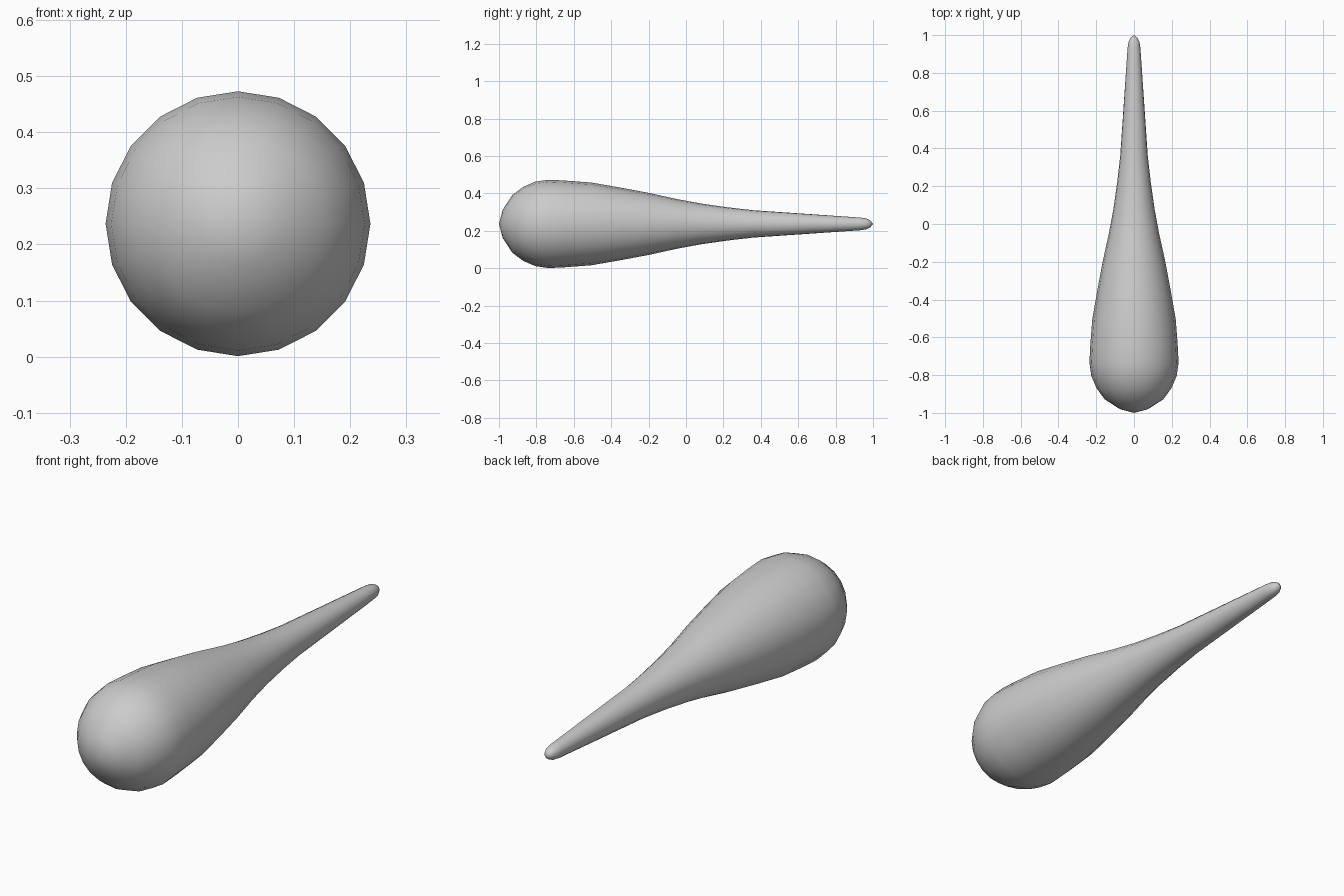
import bpy, bmesh, math

if "Cube" in bpy.data.objects:
    bpy.data.objects.remove(bpy.data.objects["Cube"])

SIDES = 20
CENTRE_Z = 0.237

# Profile along y: (y, radius), rounded nose to thin tail
profile = [(-0.98, 0.075), (-0.928, 0.155), (-0.87, 0.198), (-0.805, 0.226),
           (-0.735, 0.236), (-0.65, 0.232), (-0.505, 0.221), (-0.35, 0.194), (-0.2, 0.166),
           (-0.05, 0.133), (0.08, 0.109), (0.22, 0.089), (0.36, 0.073),
           (0.66, 0.0525), (0.93, 0.034), (0.965, 0.029), (0.985, 0.019)]

bm = bmesh.new()

# Rings of the drop
rings = []
for y, r in profile:
    rings.append([bm.verts.new((r * math.cos(2 * math.pi * i / SIDES), y,
                                CENTRE_Z + r * math.sin(2 * math.pi * i / SIDES)))
                  for i in range(SIDES)])

# Side walls
for a, b in zip(rings, rings[1:]):
    for i in range(SIDES):
        j = (i + 1) % SIDES
        bm.faces.new((a[i], a[j], b[j], b[i]))

# Nose and tail tips
for ring, y in ((rings[0], -1.0), (rings[-1], 1.0)):
    tip = bm.verts.new((0, y, CENTRE_Z))
    for i in range(SIDES):
        bm.faces.new((ring[i], ring[(i + 1) % SIDES], tip))

bmesh.ops.recalc_face_normals(bm, faces=bm.faces)
for f in bm.faces:
    f.smooth = True

mesh = bpy.data.meshes.new("teardrop_body")
bm.to_mesh(mesh)
bm.free()
obj = bpy.data.objects.new("teardrop_body", mesh)
bpy.context.collection.objects.link(obj)
